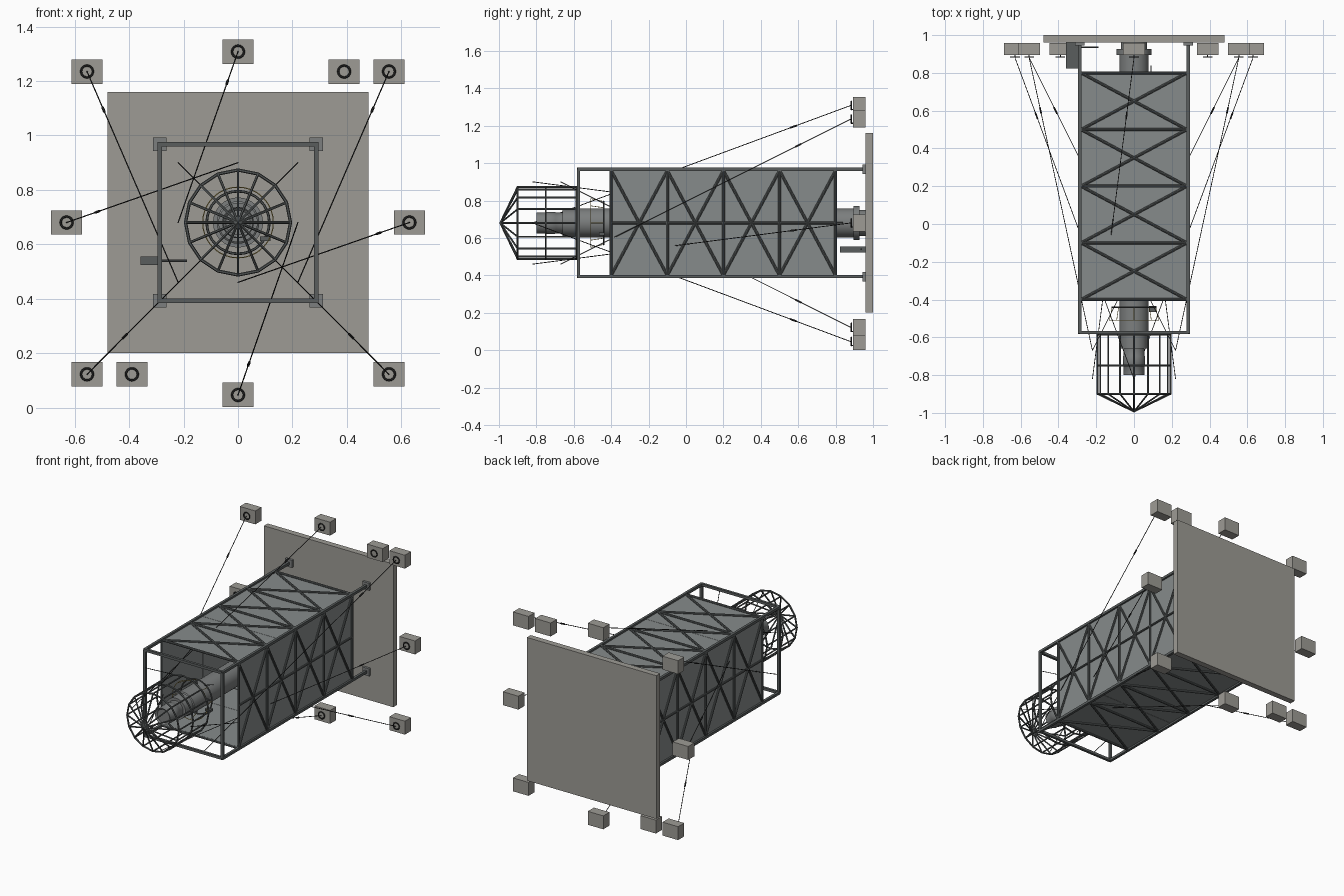
import bpy, bmesh, math
from mathutils import Vector, Matrix

if "Cube" in bpy.data.objects:
    bpy.data.objects.remove(bpy.data.objects["Cube"])

CZ = 0.68  # height of the central axis


def mat(name, r, g, b):
    m = bpy.data.materials.new(name)
    m.diffuse_color = (r, g, b, 1)
    m.use_nodes = True
    m.node_tree.nodes["Principled BSDF"].inputs["Base Color"].default_value = m.diffuse_color
    return m


STONE = mat("concrete", 0.34, 0.33, 0.30)
STEEL = mat("dark_steel", 0.10, 0.11, 0.11)
METAL = mat("metal", 0.20, 0.21, 0.21)
SHEET = mat("sheet", 0.24, 0.26, 0.26)
BLACK = mat("cable", 0.03, 0.03, 0.03)
BRASS = mat("brass", 0.55, 0.42, 0.12)


def finish(name, bm, material, smooth=False):
    me = bpy.data.meshes.new(name)
    bmesh.ops.recalc_face_normals(bm, faces=bm.faces)
    bm.to_mesh(me)
    bm.free()
    ob = bpy.data.objects.new(name, me)
    bpy.context.collection.objects.link(ob)
    me.materials.append(material)
    if smooth:
        bpy.ops.object.select_all(action='DESELECT')
        ob.select_set(True)
        bpy.context.view_layer.objects.active = ob
        bpy.ops.object.shade_smooth_by_angle(angle=math.radians(35))
    return ob


def box(bm, c, s):
    bmesh.ops.create_cube(bm, size=1, matrix=Matrix.Translation(c) @ Matrix.Diagonal((*s, 1)))


def rod(bm, a, b, r, n=8):
    a, b = Vector(a), Vector(b)
    d = b - a
    m = Matrix.Translation((a + b) / 2) @ d.to_track_quat('Z', 'Y').to_matrix().to_4x4()
    bmesh.ops.create_cone(bm, cap_ends=True, segments=n, radius1=r, radius2=r, depth=d.length, matrix=m)


def lathe(bm, profile, x=0, z=CZ, n=32, closed=False):
    """Revolve (radius, y) points about an axis along y."""
    rings = [[bm.verts.new((x + r * math.cos(k * math.tau / n), y, z + r * math.sin(k * math.tau / n)))
              for k in range(n)] for r, y in profile]
    pairs = list(zip(rings, rings[1:])) + ([(rings[-1], rings[0])] if closed else [])
    for p, q in pairs:
        for k in range(n):
            bm.faces.new((p[k], p[(k + 1) % n], q[(k + 1) % n], q[k]))
    if not closed:
        bm.faces.new(rings[0])
        bm.faces.new(rings[-1])


def hoop(bm, R, y, t, x=0, z=CZ, n=32, sides=6):
    lathe(bm, [(R + t * math.cos(i * math.tau / sides), y + t * math.sin(i * math.tau / sides))
               for i in range(sides)], x, z, n, True)


# Wall slab
bm = bmesh.new()
box(bm, (0, 0.98, CZ), (0.96, 0.04, 0.96))
finish("wall_slab", bm, STONE)

# Square outer frame: four rails, front square, and mounting feet
H = 0.287
bm = bmesh.new()
feet = bmesh.new()
for s in (-1, 1):
    for t in (-1, 1):
        box(bm, (s * H, 0.19, CZ + t * H), (0.017, 1.54, 0.017))
        box(feet, (s * H, 0.952, CZ + t * H), (0.05, 0.016, 0.05))
    for y in (-0.575,):
        box(bm, (s * H, y, CZ), (0.017, 0.017, 2 * H))
        box(bm, (0, y, CZ + s * H), (2 * H, 0.017, 0.017))
finish("outer_frame", bm, STEEL)
finish("mounting_feet", feet, METAL)

# Sheet panels, split with a narrow seam, on the four sides
bm = bmesh.new()
for s in (-1, 1):
    for y0, y1 in ((-0.4, 0.023), (0.025, 0.8)):
        yc, L = (y0 + y1) / 2, y1 - y0
        box(bm, (s * 0.281, yc, CZ), (0.005, L, 0.565))
        box(bm, (0, yc, CZ + s * 0.281), (0.565, L, 0.005))
finish("side_panels", bm, SHEET)

# Cross bracing over each panel
bm = bmesh.new()
bays = [-0.4, -0.1, 0.2, 0.5, 0.8]
for s in (-1, 1):
    for side in (True, False):
        def P(u, y):
            return (s * H, y, CZ + u) if side else (u, y, CZ + s * H)
        for y in bays:
            rod(bm, P(-H, y), P(H, y), 0.008)
        for a, b in zip(bays, bays[1:]):
            rod(bm, P(-0.28, a), P(0.28, b), 0.0075)
            rod(bm, P(0.28, a), P(-0.28, b), 0.0075)
        if side:
            rod(bm, P(0, -0.4), P(0, 0.8), 0.007)
finish("cross_braces", bm, STEEL)

# Central stepped tube with rear flange
bm = bmesh.new()
lathe(bm, [(0.045, -0.79), (0.055, -0.80), (0.055, -0.755), (0.058, -0.75), (0.058, -0.70), (0.055, -0.695),
           (0.055, -0.66), (0.072, -0.66), (0.072, -0.58), (0.078, -0.575), (0.078, 0.895), (0.092, 0.895),
           (0.092, 0.927), (0.07, 0.927), (0.07, 0.96)])
finish("central_tube", bm, METAL, True)

# Collar hoops around the tube
bm = bmesh.new()
hoop(bm, 0.115, -0.44, 0.005)
for k in range(4):
    c, s = math.cos(k * math.pi / 2), math.sin(k * math.pi / 2)
    rod(bm, (0.07 * c, -0.44, CZ + 0.07 * s), (0.115 * c, -0.44, CZ + 0.115 * s), 0.005, 6)
rod(bm, (0.09, 0.80, CZ), (0.09, 0.84, CZ), 0.004, 6)
box(bm, (0.10, -0.45, CZ - 0.06), (0.04, 0.03, 0.016))
finish("tube_collar", bm, STEEL)
bm = bmesh.new()
hoop(bm, 0.13, -0.51, 0.002)
for k in range(8):
    c, s = math.cos(k * math.pi / 4), math.sin(k * math.pi / 4)
    rod(bm, (0.13 * c, -0.51, CZ + 0.13 * s), (0.115 * c, -0.44, CZ + 0.115 * s), 0.0018, 6)
finish("wire_hoop", bm, BRASS)

# Nose cage: hoops, bars and pointed end
bm = bmesh.new()
R = 0.193
for y in (-0.585, -0.75, -0.9):
    hoop(bm, R, y, 0.006, n=16)
for k in range(16):
    x, z = R * math.cos(k * math.pi / 8), CZ + R * math.sin(k * math.pi / 8)
    rod(bm, (x, -0.585, z), (x, -0.9, z), 0.005, 6)
    rod(bm, (x, -0.9, z), (0, -0.993, CZ), 0.005, 6)
finish("nose_cage", bm, STEEL)

# Anchor blocks with eye rings
anchors = [(-0.555, 1.235), (0, 1.308), (0.555, 1.235), (0.39, 1.235), (-0.63, CZ), (0.63, CZ),
           (-0.555, 0.122), (-0.39, 0.122), (0, 0.046), (0.555, 0.122)]
bm = bmesh.new()
eyes = bmesh.new()
for x, z in anchors:
    box(bm, (x, 0.926, z), (0.115, 0.065, 0.09))
    hoop(eyes, 0.022, 0.884, 0.004, x, z, 16)
    rod(eyes, (x, 0.884, z - 0.022), (x, 0.9, z - 0.022), 0.003, 6)
finish("anchor_blocks", bm, STONE)
finish("anchor_eyes", eyes, BLACK)

# Stay cables with turnbuckles: anchor index -> front end
ends = [(0, (-0.22, -0.67, 0.46)), (1, (-0.22, -0.82, CZ)), (2, (0.22, -0.67, 0.46)),
        (4, (0, -0.82, 0.90)), (5, (0, -0.82, 0.46)), (6, (0.22, -0.67, 0.90)),
        (8, (0.22, -0.82, CZ)), (9, (-0.22, -0.67, 0.90))]
bm = bmesh.new()
buckles = bmesh.new()
for i, e in ends:
    a, b = Vector((anchors[i][0], 0.88, anchors[i][1])), Vector(e)
    rod(bm, a, b, 0.0022, 6)
    rod(buckles, a.lerp(b, 0.17), a.lerp(b, 0.19), 0.005, 6)
finish("stay_cables", bm, BLACK)
finish("turnbuckles", buckles, BLACK)

# Side control box and its rod
bm = bmesh.new()
box(bm, (-0.325, 0.892, 0.539), (0.068, 0.136, 0.032))
rod(bm, (-0.30, 0.936, 0.539), (-0.187, 0.936, 0.539), 0.005)
finish("control_box", bm, STEEL)
